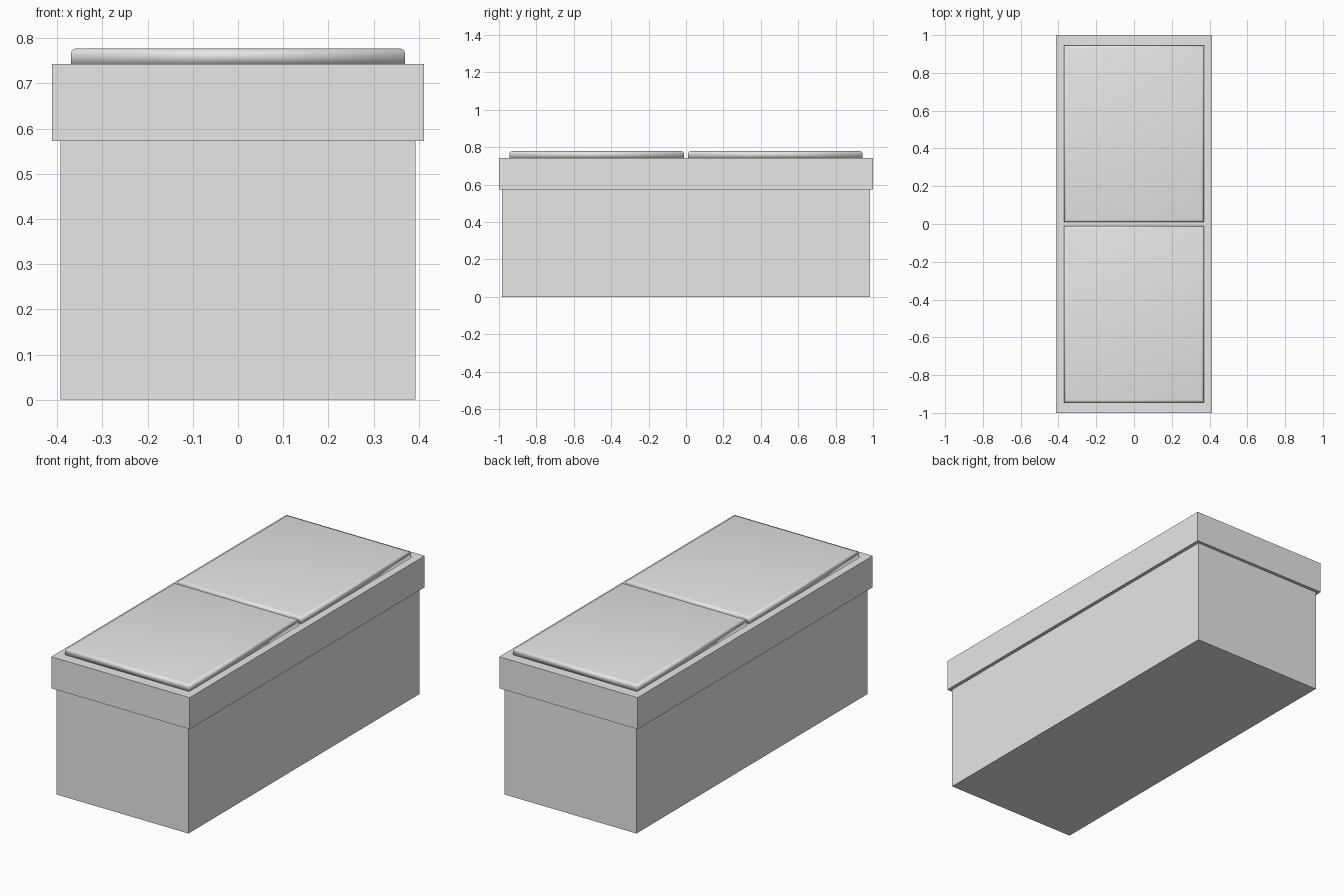
import bpy
import bmesh

cube = bpy.data.objects.get("Cube")
if cube:
    bpy.data.objects.remove(cube, do_unlink=True)

# Single grey finish
grey = bpy.data.materials.new("light_grey")
grey.use_nodes = True
colour = (0.8, 0.8, 0.8, 1)
grey.diffuse_color = colour
grey.node_tree.nodes["Principled BSDF"].inputs["Base Color"].default_value = colour


def box(name, low, high, rounding=0):
    """Box between two corners, with optionally rounded top edges."""
    bm = bmesh.new()
    bmesh.ops.create_cube(bm, size=1)
    for v in bm.verts:
        v.co = [(a + b) / 2 + c * (b - a) for a, b, c in zip(low, high, v.co)]
    if rounding:
        top = [e for e in bm.edges if all(v.co.z > high[2] - 0.001 for v in e.verts)]
        bmesh.ops.bevel(bm, geom=top, offset=rounding, segments=3,
                        profile=0.5, affect='EDGES')
        for f in bm.faces:
            f.smooth = True
    bmesh.ops.recalc_face_normals(bm, faces=bm.faces)
    mesh = bpy.data.meshes.new(name)
    bm.to_mesh(mesh)
    bm.free()
    mesh.materials.append(grey)
    obj = bpy.data.objects.new(name, mesh)
    bpy.context.collection.objects.link(obj)
    return obj


# Main chest and the wider rim around its top
box("chest_body", (-0.393, -0.983, 0), (0.393, 0.983, 0.573))
box("top_rim", (-0.412, -1, 0.573), (0.412, 1, 0.743))

# Two lid panels with a narrow gap between them
box("front_lid", (-0.37, -0.944, 0.743), (0.37, -0.011, 0.778), 0.013)
box("back_lid", (-0.37, 0.011, 0.743), (0.37, 0.944, 0.778), 0.013)
